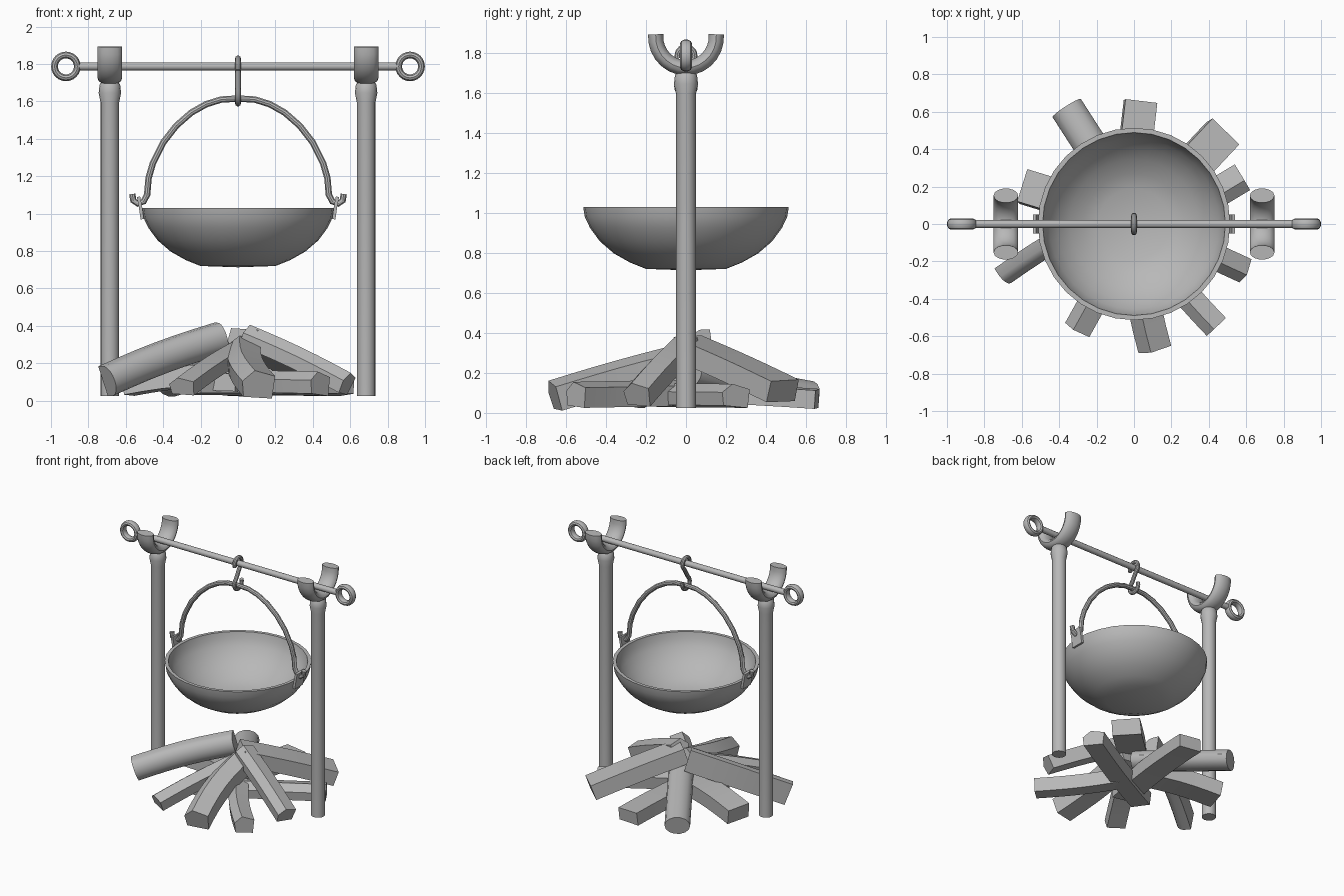
import bpy, bmesh, math
from mathutils import Vector

cube = bpy.data.objects.get("Cube")
if cube:
    bpy.data.objects.remove(cube, do_unlink=True)

grey = bpy.data.materials.new("plain_grey")
grey.use_nodes = True
COLOUR = (0.48, 0.48, 0.48, 1)
grey.diffuse_color = COLOUR
grey.node_tree.nodes["Principled BSDF"].inputs["Base Color"].default_value = COLOUR


def finish(name, bm, angle=35):
    """Turn a bmesh into a shaded, coloured object."""
    bmesh.ops.recalc_face_normals(bm, faces=bm.faces)
    mesh = bpy.data.meshes.new(name)
    bm.to_mesh(mesh)
    bm.free()
    mesh.materials.append(grey)
    obj = bpy.data.objects.new(name, mesh)
    bpy.context.collection.objects.link(obj)
    bpy.ops.object.select_all(action='DESELECT')
    obj.select_set(True)
    bpy.context.view_layer.objects.active = obj
    bpy.ops.object.shade_smooth_by_angle(angle=math.radians(angle))
    return obj


def ellipse(a, b, n=12):
    return [(a * math.cos(math.tau * i / n), b * math.sin(math.tau * i / n)) for i in range(n)]


def arc(radius, start, end, n):
    """Points (horizontal, vertical) on an arc, angles in degrees."""
    angles = [math.radians(start + (end - start) * i / n) for i in range(n + 1)]
    return [(radius * math.cos(a), radius * math.sin(a)) for a in angles]


def sweep(name, path, section, side, closed=False, angle=35):
    """Carry a section along a path; its first axis follows the side vector."""
    bm = bmesh.new()
    path = [Vector(p) for p in path]
    count, n, rings = len(path), len(section), []
    for i, p in enumerate(path):
        if closed:
            t = path[(i + 1) % count] - path[i - 1]
        else:
            t = path[min(i + 1, count - 1)] - path[max(i - 1, 0)]
        t.normalize()
        u = (Vector(side) - t * t.dot(Vector(side))).normalized()
        v = t.cross(u)
        rings.append([bm.verts.new(p + u * a + v * b) for a, b in section])
    for i in range(count if closed else count - 1):
        r, s = rings[i], rings[(i + 1) % count]
        for j in range(n):
            k = (j + 1) % n
            bm.faces.new((r[j], r[k], s[k], s[j]))
    if not closed:
        bm.faces.new(rings[0])
        bm.faces.new(rings[-1])
    return finish(name, bm, angle)


def lathe(name, profile, x=0, steps=16):
    """Spin a (radius, height) profile about a vertical axis."""
    bm = bmesh.new()
    verts = [bm.verts.new((x + r, 0, z)) for r, z in profile]
    edges = [bm.edges.new(pair) for pair in zip(verts, verts[1:])]
    bmesh.ops.spin(bm, geom=verts + edges, cent=(x, 0, 0), axis=(0, 0, 1),
                   angle=math.tau, steps=steps)
    bmesh.ops.remove_doubles(bm, verts=bm.verts, dist=0.0005)
    return finish(name, bm)


# Posts, forks, bar rings and bowl ears on both sides
BAR_Z = 1.787
for side, sx in (("left", 1), ("right", -1)):
    px = 0.685 * sx
    lathe(side + "_post", [(0, 0.025), (0.05, 0.025), (0.05, 1.595), (0.06, 1.645),
                           (0.055, 1.69), (0.04, 1.71), (0, 1.71)], px)
    sweep(side + "_fork", [(px, y, 1.882 + z * 1.03) for y, z in arc(0.152, 176, 364, 14)],
          ellipse(0.066, 0.039, 14), (1, 0, 0))
    sweep(side + "_bar_ring",
          [(0.92 * sx + x, 0, BAR_Z + z) for x, z in arc(0.061, 0, 345, 23)],
          ellipse(0.029, 0.019, 10), (0, 1, 0), closed=True)
    sweep(side + "_ear", [(0.512 * sx, 0, 0.97), (0.522 * sx, 0, 1.04), (0.532 * sx, 0, 1.09)],
          [(-0.05, -0.009), (0.05, -0.009), (0.05, 0.009), (-0.05, 0.009)], (0, 1, 0))

# Cross bar
sweep("cross_bar", [(-0.85, 0, BAR_Z), (0.85, 0, BAR_Z)], ellipse(0.022, 0.022), (0, 0, 1))

# Hook linking bar and handle
upper = [(y, BAR_Z + z) for y, z in arc(0.043, 200, -55, 14)]
lower = [(y, 1.633 + z) for y, z in arc(0.045, 125, 380, 14)]
sweep("hook", [(0, y, z) for y, z in upper + lower], ellipse(0.015, 0.015, 10), (1, 0, 0))

# Bail handle with curled ends
half = [(0.09, 1.61), (0.17, 1.585), (0.25, 1.54), (0.33, 1.47), (0.4, 1.38), (0.455, 1.27),
        (0.478, 1.19), (0.486, 1.1), (0.505, 1.065), (0.535, 1.053), (0.56, 1.07), (0.565, 1.105)]
handle = [(-x, 0, z) for x, z in reversed(half)] + [(0, 0, 1.615)] + [(x, 0, z) for x, z in half]
sweep("handle", handle, ellipse(0.018, 0.018, 10), (0, 1, 0))

# Bowl, outside then lip then inside
outer = [(0, 0.713), (0.2, 0.72), (0.28, 0.752), (0.36, 0.797), (0.43, 0.857), (0.48, 0.925), (0.506, 0.98), (0.514, 1.03)]
inner = [(0.489, 1.03), (0.478, 0.98), (0.455, 0.935), (0.41, 0.873), (0.345, 0.818), (0.27, 0.774), (0.19, 0.742), (0, 0.735)]
lathe("bowl", outer + inner, steps=32)

# Firewood: outer end, inner end, width, height, shape, sideways bend, upward bend
SHAPES = {
    "round": ellipse(1, 1, 14),
    "box": [(-1, -0.9), (0.95, -1), (1, 0.85), (-0.9, 1)],
    "split": [(-0.85, -1), (0.9, -0.8), (1, 0.3), (0.25, 1), (-1, 0.55)],
    "half": [(0.8, -1), (0.8, 1)] + [(x + 0.2, z) for x, z in arc(1, 100, 260, 8)],
}
LOGS = [
    ((-0.69, -0.27, 0.105), (-0.08, 0.08, 0.335), 0.14, 0.17, "half", 0.02, 0.01),
    ((-0.59, 0.2, 0.085), (0.0, 0.02, 0.13), 0.19, 0.12, "box", 0, 0.02),
    ((-0.36, 0.62, 0.09), (0.02, 0.03, 0.2), 0.18, 0.14, "round", 0, 0),
    ((0.035, 0.655, 0.07), (-0.1, -0.24, 0.1), 0.18, 0.1, "box", 0.01, 0.01),
    ((0.475, 0.485, 0.11), (0.02, 0.0, 0.33), 0.21, 0.12, "box", 0, 0.005),
    ((0.58, 0.25, 0.085), (-0.23, -0.2, 0.09), 0.16, 0.12, "split", 0.01, 0),
    ((0.585, -0.245, 0.09), (0.05, 0.0, 0.345), 0.14, 0.13, "split", 0, 0.01),
    ((0.44, -0.55, 0.09), (0.03, -0.03, 0.1), 0.14, 0.13, "split", 0.02, 0),
    ((0.11, -0.66, 0.085), (0.03, 0.0, 0.27), 0.18, 0.16, "split", 0.03, 0.005),
    ((-0.3, -0.56, 0.075), (0.0, -0.02, 0.27), 0.15, 0.1, "split", 0, 0.01),
]
for i, (start, end, w, h, shape, bend, rise) in enumerate(LOGS):
    a, b = Vector(start), Vector(end)
    across = Vector((0, 0, 1)).cross(b - a).normalized()
    path = []
    for k in range(7):
        f = k / 6
        bulge = math.sin(math.pi * f)
        path.append(a.lerp(b, f) + across * bend * bulge + Vector((0, 0, rise * bulge)))
    sweep(f"log_{i + 1}", path, [(x * w / 2, y * h / 2) for x, y in SHAPES[shape]], across, angle=30)
